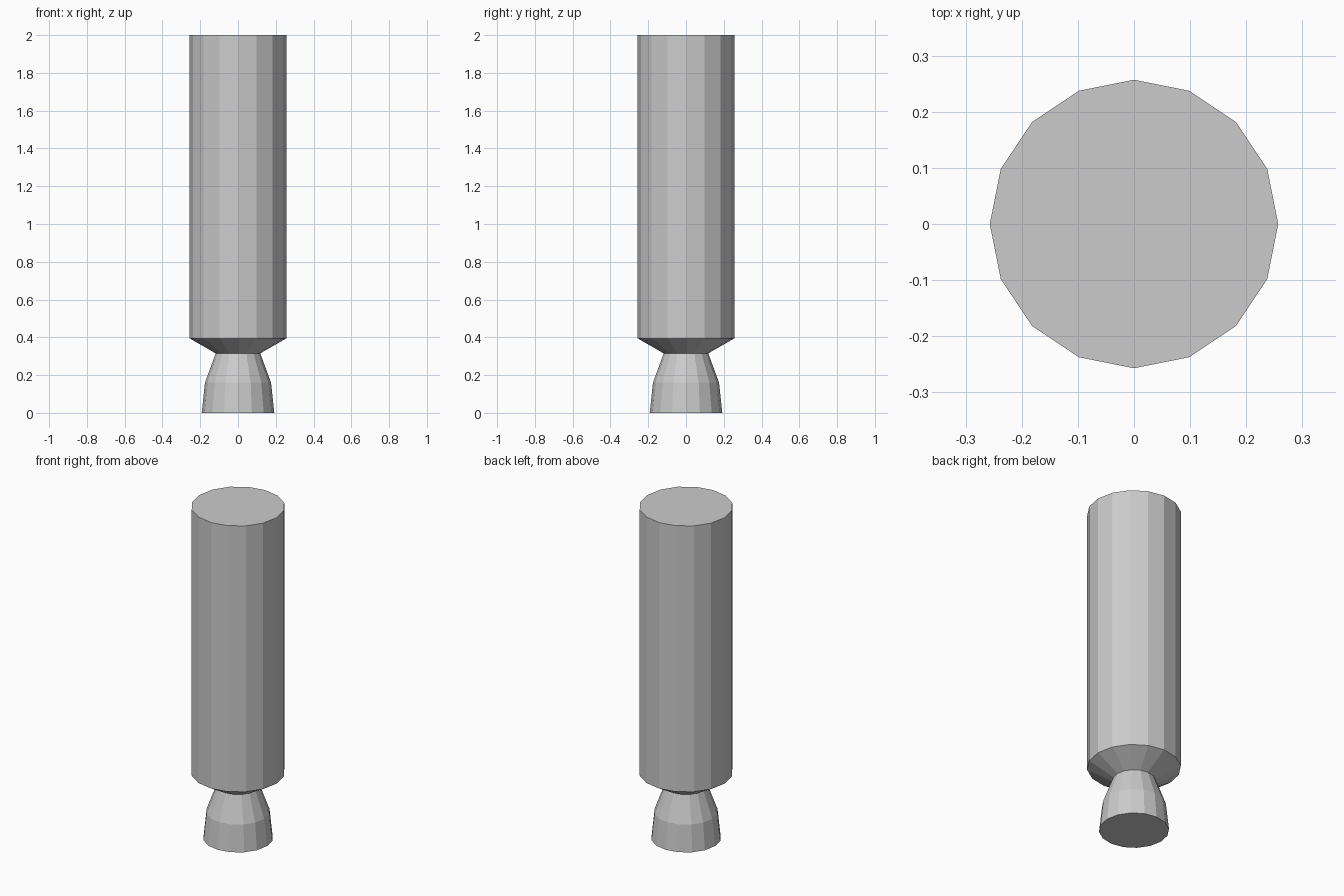
import bpy, bmesh
from math import cos, sin, tau

if "Cube" in bpy.data.objects:
    bpy.data.objects.remove(bpy.data.objects["Cube"])

SIDES = 16


def lathe(name, profile, cap_bottom=False, cap_top=False):
    """Spin a (radius, height) profile into a flat-sided shell."""
    bm = bmesh.new()
    rings = [[bm.verts.new((r * cos(tau * i / SIDES), r * sin(tau * i / SIDES), z))
              for i in range(SIDES)] for r, z in profile]
    for low, high in zip(rings, rings[1:]):
        for i in range(SIDES):
            j = (i + 1) % SIDES
            bm.faces.new((low[i], low[j], high[j], high[i]))
    if cap_bottom:
        bm.faces.new(rings[0][::-1])
    if cap_top:
        bm.faces.new(rings[-1])
    mesh = bpy.data.meshes.new(name)
    bm.to_mesh(mesh)
    bm.free()
    obj = bpy.data.objects.new(name, mesh)
    bpy.context.collection.objects.link(obj)
    return obj


# Flared engine bell, closed underneath
lathe("nozzle", [(0.192, 0), (0.175, 0.16), (0.118, 0.315)], cap_bottom=True)

# Long tank with a tapered lower end meeting the bell throat
lathe("tank_body", [(0.118, 0.315), (0.257, 0.395), (0.257, 2.0)], cap_top=True)
